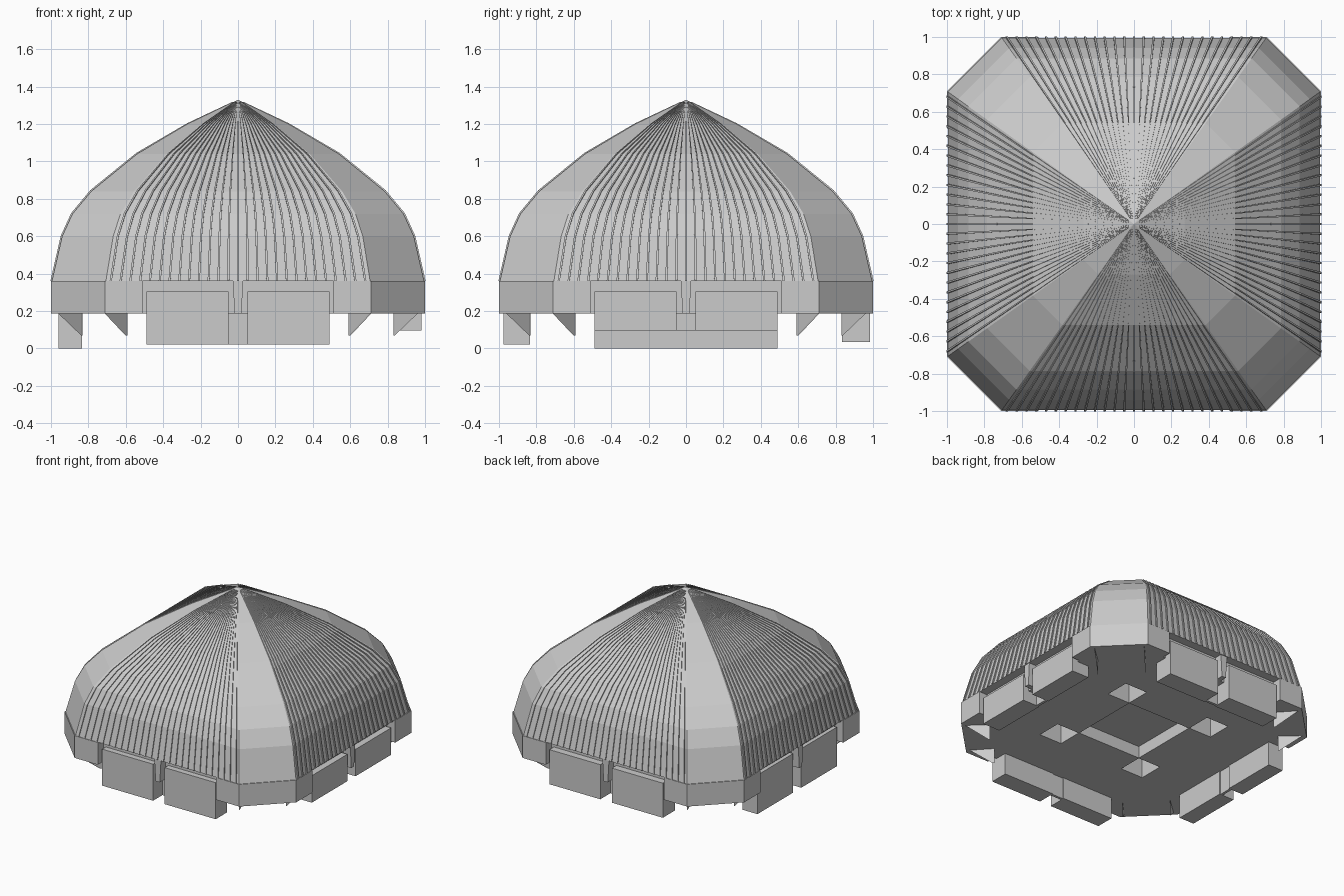
import bpy, bmesh, math
from mathutils import Matrix, Vector

if "Cube" in bpy.data.objects:
    bpy.data.objects.remove(bpy.data.objects["Cube"])

K = 0.71  # half width of a main side relative to the radius
PROFILE = [(0.995, 0.36), (0.94, 0.60), (0.885, 0.72), (0.785, 0.84),
           (0.54, 1.04), (0.27, 1.20), (0.0, 1.33)]


def finish(name, bm):
    bmesh.ops.recalc_face_normals(bm, faces=bm.faces)
    me = bpy.data.meshes.new(name)
    bm.to_mesh(me)
    bm.free()
    ob = bpy.data.objects.new(name, me)
    bpy.context.collection.objects.link(ob)
    return ob


def add_box(bm, x0, x1, y0, y1, z0, z1, mat=Matrix()):
    m = Matrix.Translation(((x0 + x1) / 2, (y0 + y1) / 2, (z0 + z1) / 2)) @ \
        Matrix.Diagonal((x1 - x0, y1 - y0, z1 - z0, 1))
    bmesh.ops.create_cube(bm, size=1, matrix=mat @ m)


def turn(i):
    return Matrix.Rotation(i * math.pi / 2, 4, 'Z')


# Roof shell: chamfered square rings closing at a peak
bm = bmesh.new()
rings = []
for r, z in PROFILE[:-1]:
    rings.append([bm.verts.new(turn(i) @ Vector((s * K * r, -r, z)))
                  for i in range(4) for s in (-1, 1)])
peak = bm.verts.new((0, 0, PROFILE[-1][1]))
for a, b in zip(rings, rings[1:]):
    for i in range(8):
        j = (i + 1) % 8
        bm.faces.new((a[i], a[j], b[j], b[i]))
for i in range(8):
    bm.faces.new((rings[-1][i], rings[-1][(i + 1) % 8], peak))
bm.faces.new(rings[0])
finish("roof_shell", bm)

# Standing seams on the four main sides, converging on the peak
bm = bmesh.new()
COUNT, HALF, H = 27, 0.0055, 0.008
stations = PROFILE[:-1] + [(0.03, 1.3156)]
for side in range(4):
    m = turn(side)
    for n in range(COUNT):
        t = -K + 2 * K * (n + 0.5) / COUNT
        prev = None
        for k, (r, z) in enumerate(stations):
            a = stations[max(k - 1, 0)]
            b = stations[min(k + 1, len(stations) - 1)]
            d = Vector((b[1] - a[1], a[0] - b[0])).normalized()
            h = H * min(1, 0.3 + r)
            sec = [bm.verts.new(m @ Vector(((t + s * HALF) * r, -r - q * d.x * h, z + q * d.y * h)))
                   for s, q in ((-1, -0.3), (-1, 1), (1, 1), (1, -0.3))]
            if prev:
                for i in range(4):
                    j = (i + 1) % 4
                    bm.faces.new((prev[i], prev[j], sec[j], sec[i]))
            else:
                bm.faces.new(sec)
            prev = sec
        bm.faces.new(prev)
finish("roof_seams", bm)

# Lower band with a recess in each side
bm = bmesh.new()
SIDE = [(-K, -1), (-0.51, -1), (-0.51, -0.93), (0.51, -0.93), (0.51, -1), (K, -1)]
outline = [bm.verts.new(turn(i) @ Vector((x, y, 0.187))) for i in range(4) for x, y in SIDE]
face = bm.faces.new(outline)
ext = bmesh.ops.extrude_face_region(bm, geom=[face])
bmesh.ops.translate(bm, vec=(0, 0, 0.173),
                    verts=[v for v in ext["geom"] if isinstance(v, bmesh.types.BMVert)])
band = finish("lower_band", bm)

# Pits cut in the underside: a shallow middle and four deep corners
cutters = [(-0.275, 0.275, -0.275, 0.275, 0.1, 0.28)]
for sx in (-1, 1):
    for sy in (-1, 1):
        x, y = sx * 0.375, sy * 0.375
        cutters.append((x - 0.097, x + 0.097, y - 0.097, y + 0.097, 0.1, 0.35))
for n, c in enumerate(cutters):
    bm = bmesh.new()
    add_box(bm, *c)
    cut = finish("pit_cutter_%d" % n, bm)
    cut.hide_render = True
    cut.hide_set(True)
    mod = band.modifiers.new("pit_%d" % n, 'BOOLEAN')
    mod.operation = 'DIFFERENCE'
    mod.solver = 'EXACT'
    mod.object = cut

# Hanging boxes, two per side (front, right, back, left), with a centre strip
for i, (name, out, low) in enumerate((("front", 0.975, 0.02), ("right", 0.98, 0.095),
                                      ("back", 0.985, 0.035), ("left", 0.96, 0.0))):
    bm = bmesh.new()
    for x0, x1 in ((-0.49, -0.05), (0.05, 0.49)):
        add_box(bm, x0, x1, -out, -0.833, low, 0.305, turn(i))
    finish(name + "_boxes", bm)
    bm = bmesh.new()
    add_box(bm, -0.05, 0.05, -0.86, -0.84, low, 0.19, turn(i))
    finish(name + "_link_panel", bm)

# Tapered mullion in the middle of each recess
bm = bmesh.new()
for i in range(4):
    q = []
    for y in (-0.99, -0.925):
        q.append([bm.verts.new(turn(i) @ Vector((x, y, z)))
                  for x, z in ((-0.018, 0.187), (0.018, 0.187), (0.028, 0.36), (-0.028, 0.36))])
    bm.faces.new(q[0])
    bm.faces.new(q[1])
    for a in range(4):
        b = (a + 1) % 4
        bm.faces.new((q[0][a], q[0][b], q[1][b], q[1][a]))
finish("mullions", bm)

# Triangular fins under the corners
bm = bmesh.new()
for i in range(4):
    for s in (-1, 1):
        o = Vector((0.005, -0.004, 0))
        q = [[bm.verts.new(turn(i) @ Matrix.Diagonal((s, 1, 1, 1)) @ (Vector(p) + e * o))
              for p in ((0.71, -0.96, 0.19), (0.597, -0.835, 0.19), (0.597, -0.835, 0.07))]
             for e in (-1, 1)]
        bm.faces.new(q[0])
        bm.faces.new(q[1])
        for a in range(3):
            b = (a + 1) % 3
            bm.faces.new((q[0][a], q[0][b], q[1][b], q[1][a]))
finish("corner_fins", bm)
